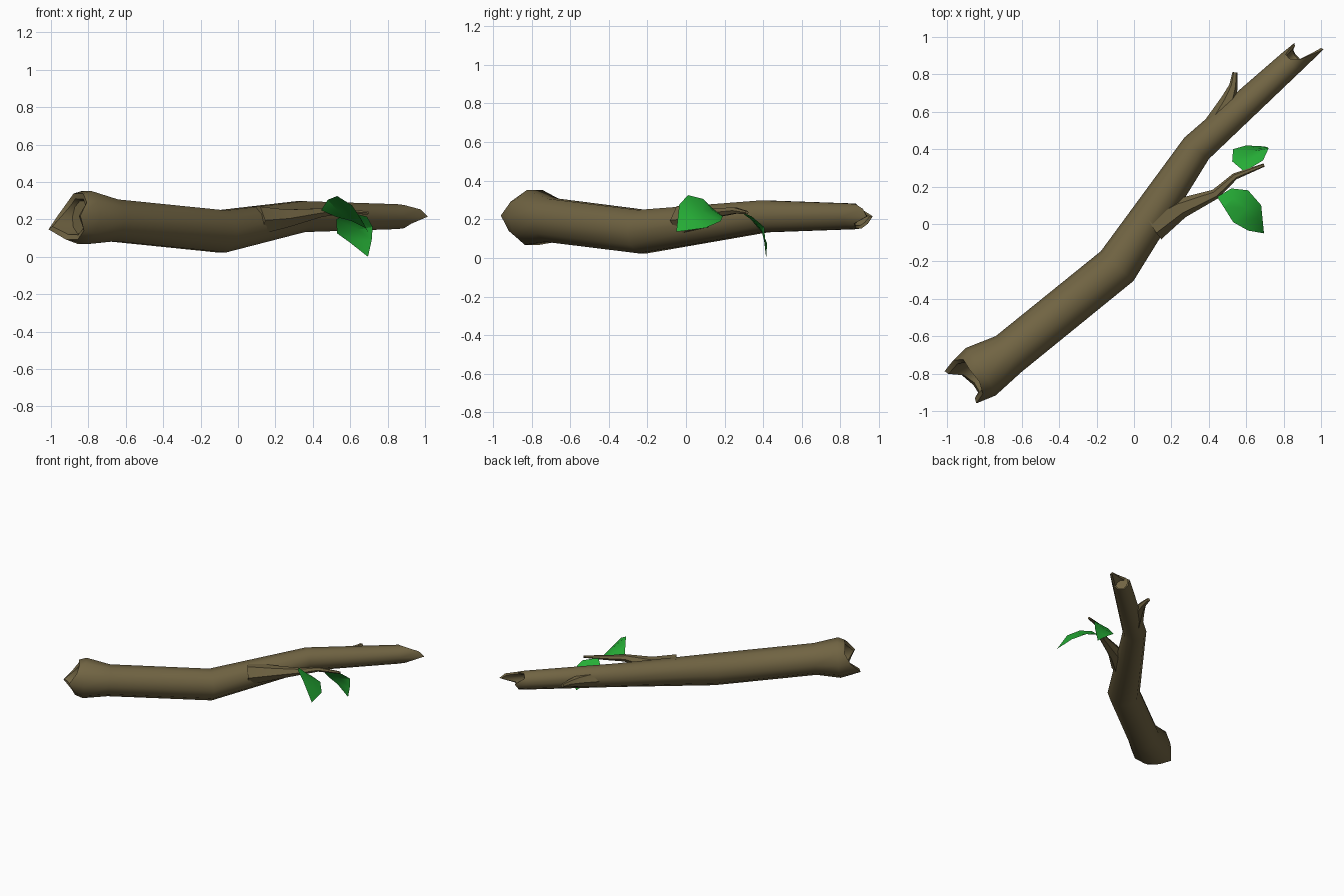
import bpy, bmesh, math
from mathutils import Vector

if "Cube" in bpy.data.objects:
    bpy.data.objects.remove(bpy.data.objects["Cube"])


def material(name, rgb):
    m = bpy.data.materials.new(name)
    m.diffuse_color = (*rgb, 1)
    m.use_nodes = True
    m.node_tree.nodes["Principled BSDF"].inputs["Base Color"].default_value = m.diffuse_color
    return m


BARK = material("bark brown", (0.165, 0.128, 0.056))
GREEN = material("leaf green", (0.019, 0.42, 0.037))


def finish(name, bm, mat, angle=45):
    me = bpy.data.meshes.new(name)
    bm.to_mesh(me)
    bm.free()
    ob = bpy.data.objects.new(name, me)
    bpy.context.collection.objects.link(ob)
    me.materials.append(mat)
    bpy.ops.object.select_all(action='DESELECT')
    ob.select_set(True)
    bpy.context.view_layer.objects.active = ob
    bpy.ops.object.shade_smooth_by_angle(angle=math.radians(angle))
    return ob


def ring(bm, c, t, r, sides, shift=None):
    """Ring around axis t; shift moves each vertex along the axis (splinters)."""
    t = t.normalized()
    side = t.cross(Vector((0, 0, 1))).normalized()
    up = side.cross(t)
    out = []
    for k in range(sides):
        a = 2 * math.pi * k / sides
        s = shift[k] if shift else 0
        out.append(bm.verts.new(c + (side * math.cos(a) + up * math.sin(a)) * r + t * s))
    return out


def tube(name, path, sides, start=None, end=None):
    """Tube through (x, y, z, radius); start and end give splintered hollow ends."""
    bm = bmesh.new()
    pts = [Vector(p[:3]) for p in path]
    n = len(pts)
    tan = []
    for i in range(n):
        v = Vector()
        if i > 0:
            v += (pts[i] - pts[i - 1]).normalized()
        if i < n - 1:
            v += (pts[i + 1] - pts[i]).normalized()
        tan.append(v.normalized())
    rings = [ring(bm, pts[i], tan[i], path[i][3], sides) for i in range(n)]

    def hollow(i, spec, sign):
        shift, rim, inner, depth = spec
        r = path[i][3]
        sh = [sign * s for s in shift]
        lip = [sign * (s - 0.008) for s in shift]
        return [ring(bm, pts[i], tan[i], r * rim, sides, sh),
                ring(bm, pts[i], tan[i], r * inner, sides, lip),
                ring(bm, pts[i] - tan[i] * sign * depth, tan[i], r * inner * 0.9, sides)]

    if start:
        rings = hollow(0, start, -1)[::-1] + rings
    if end:
        rings = rings + hollow(n - 1, end, 1)
    for a, b in zip(rings, rings[1:]):
        for k in range(sides):
            j = (k + 1) % sides
            bm.faces.new((a[k], a[j], b[j], b[k]))
    bm.faces.new(rings[0][::-1])
    bm.faces.new(rings[-1])
    bmesh.ops.recalc_face_normals(bm, faces=bm.faces)
    return finish(name, bm, BARK)


# main log with broken, hollow ends
tube("log",
     [(-0.82, -0.79, 0.21, 0.15), (-0.67, -0.695, 0.195, 0.118),
      (-0.09, -0.225, 0.136, 0.118), (0.335, 0.405, 0.215, 0.087),
      (0.838, 0.862, 0.215, 0.07)], 10,
     start=([.11, .06, .045, .055, .05, .09, .155, .085, .06, .065], 0.87, 0.68, -0.02),
     end=([.18, .14, .05, .01, .01, .085, .06, .05, .05, .07], 0.93, 0.72, 0.0))

# side twig that carries the leaves
tube("twig",
     [(0.10, -0.01, 0.195, 0.085), (0.25, 0.085, 0.205, 0.055), (0.435, 0.16, 0.235, 0.027),
      (0.54, 0.255, 0.245, 0.018), (0.695, 0.315, 0.235, 0.009)], 6)

# short broken stub on the other side
tube("stub",
     [(0.44, 0.53, 0.21, 0.065), (0.505, 0.66, 0.22, 0.042),
      (0.532, 0.74, 0.225, 0.023), (0.54, 0.81, 0.23, 0.014)], 6)


def leaf(name, stem, rows, tip):
    """Leaf sheet: rows of left edge, midrib, right edge between stem and tip."""
    bm = bmesh.new()
    s, t = bm.verts.new(stem), bm.verts.new(tip)
    g = [[bm.verts.new(p) for p in row] for row in rows]
    for k in (0, 1):
        bm.faces.new((s, g[0][k], g[0][k + 1]))
        for a, b in zip(g, g[1:]):
            bm.faces.new((a[k], b[k], b[k + 1], a[k + 1]))
        bm.faces.new((g[-1][k], t, g[-1][k + 1]))
    bmesh.ops.recalc_face_normals(bm, faces=bm.faces)
    if sum(f.normal.z for f in bm.faces) < 0:
        bmesh.ops.reverse_faces(bm, faces=bm.faces)
    return finish(name, bm, GREEN, 25)


leaf("near_leaf", (0.445, 0.145, 0.25),
     [[(0.48, 0.09, 0.305), (0.53, 0.135, 0.25), (0.52, 0.19, 0.215)],
      [(0.53, 0.01, 0.325), (0.60, 0.085, 0.24), (0.61, 0.18, 0.19)],
      [(0.61, -0.035, 0.275), (0.66, 0.03, 0.20), (0.68, 0.10, 0.155)]],
     (0.695, -0.05, 0.135))

leaf("drooping_leaf", (0.59, 0.28, 0.24),
     [[(0.525, 0.335, 0.20), (0.61, 0.34, 0.205), (0.69, 0.34, 0.215)],
      [(0.53, 0.40, 0.125), (0.64, 0.39, 0.145), (0.72, 0.405, 0.16)],
      [(0.60, 0.42, 0.075), (0.665, 0.405, 0.085), (0.715, 0.41, 0.09)]],
     (0.695, 0.415, 0.0))
